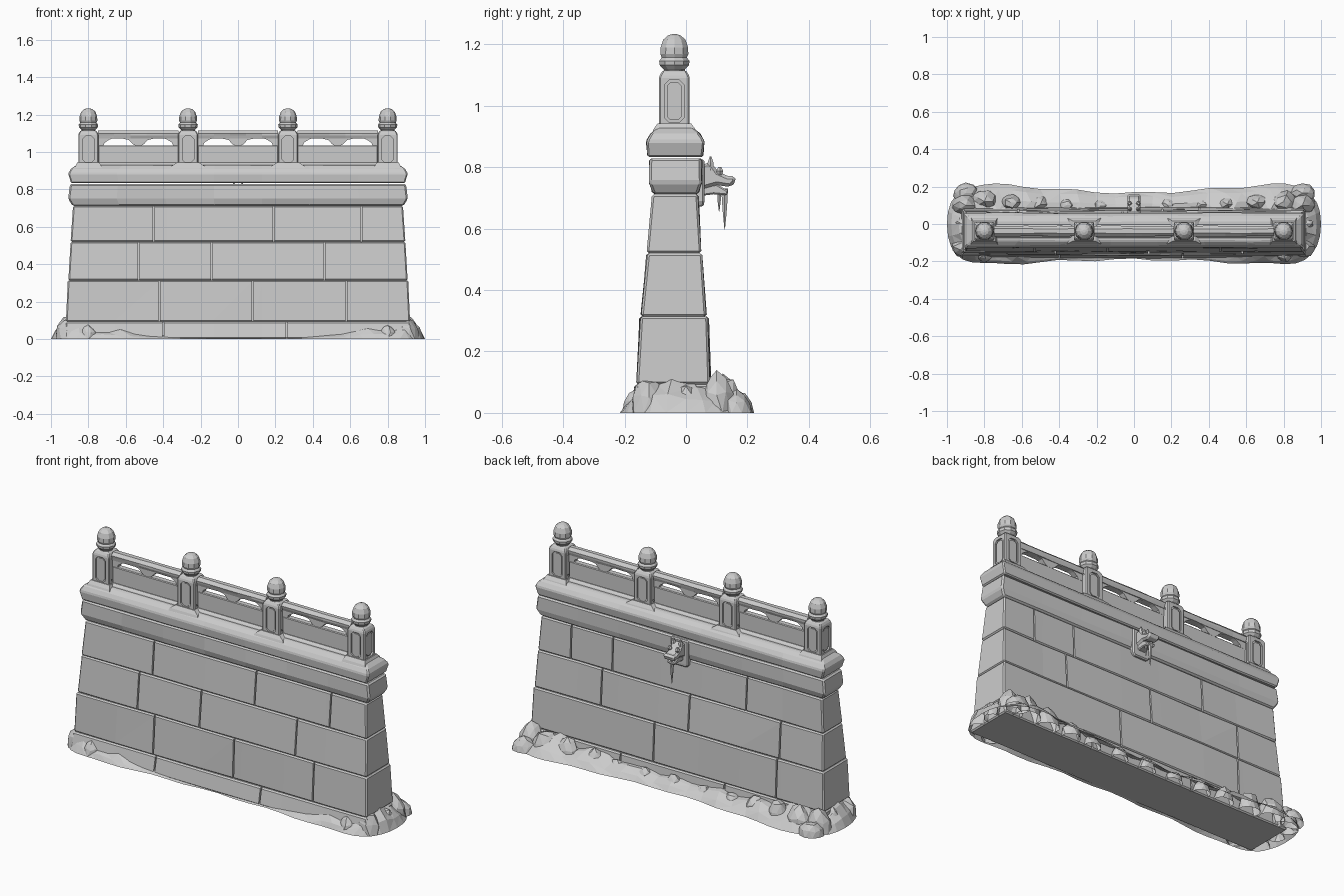
import bpy, bmesh, math, random
from mathutils import Vector

random.seed(4)
if "Cube" in bpy.data.objects:
    bpy.data.objects.remove(bpy.data.objects["Cube"])

stone = bpy.data.materials.new("grey stone")
stone.use_nodes = True
stone.diffuse_color = (0.6, 0.6, 0.6, 1)
stone.node_tree.nodes["Principled BSDF"].inputs["Base Color"].default_value = (0.6, 0.6, 0.6, 1)


def finish(name, bm, bevel=0.0):
    """Turn a bmesh into a stone object, with an optional chamfer."""
    bmesh.ops.recalc_face_normals(bm, faces=bm.faces)
    mesh = bpy.data.meshes.new(name)
    bm.to_mesh(mesh)
    bm.free()
    mesh.materials.append(stone)
    ob = bpy.data.objects.new(name, mesh)
    bpy.context.collection.objects.link(ob)
    if bevel:
        mod = ob.modifiers.new("chamfer", "BEVEL")
        mod.width, mod.segments, mod.limit_method = bevel, 1, "ANGLE"
        apply(ob, mod)
    return ob


def apply(ob, mod):
    bpy.context.view_layer.objects.active = ob
    bpy.ops.object.modifier_apply(modifier=mod.name)


def carve(ob, cutters):
    """Cut the helper objects out of a part, then delete them."""
    for c in cutters:
        c.hide_render = True
        mod = ob.modifiers.new("cut", "BOOLEAN")
        mod.operation, mod.solver, mod.object = "DIFFERENCE", "EXACT", c
        apply(ob, mod)
        bpy.data.objects.remove(c)


def slab(name, rings, cx=0.0, bevel=0.0, seg=1, rough=0.0):
    """Loft rectangles given as (z, half width, y front, y back)."""
    bm = bmesh.new()
    loops = []
    for z, hx, y0, y1 in rings:
        xs = [cx - hx + 2 * hx * i / seg for i in range(seg + 1)]
        pts = [(x, y0) for x in xs] + [(x, y1) for x in reversed(xs)]
        loops.append([bm.verts.new((x, y + random.uniform(-rough, rough), z)) for x, y in pts])
    n = len(loops[0])
    for a, b in zip(loops, loops[1:]):
        for i in range(n):
            bm.faces.new((a[i], a[(i + 1) % n], b[(i + 1) % n], b[i]))
    bm.faces.new(loops[0])
    bm.faces.new(loops[-1])
    return finish(name, bm, bevel)


def prism(name, pts, d0, d1, axis="Y", bevel=0.0):
    """Extrude a flat outline (u, z) along x or y."""
    bm = bmesh.new()
    a, b = [[bm.verts.new((u, d, z) if axis == "Y" else (d, u, z)) for u, z in pts] for d in (d0, d1)]
    n = len(pts)
    for i in range(n):
        bm.faces.new((a[i], a[(i + 1) % n], b[(i + 1) % n], b[i]))
    bm.faces.new(a)
    bm.faces.new(b)
    return finish(name, bm, bevel)


def lathe(name, profile, x, y, sides=10):
    bm = bmesh.new()
    rings = [[bm.verts.new((x + r * math.cos(math.tau * i / sides), y + r * math.sin(math.tau * i / sides), z))
              for i in range(sides)] for r, z in profile]
    for a, b in zip(rings, rings[1:]):
        for i in range(sides):
            j = (i + 1) % sides
            bm.faces.new((a[i], a[j], b[j], b[i]))
    bm.faces.new(rings[0])
    bm.faces.new(rings[-1])
    return finish(name, bm)


# Wall courses: bottom ring, top ring, front joints, back joints
courses = [
    ((0, .925, -.182, .095), (.093, .92, -.165, .085), (-.4, .26), (-.3, .35)),
    ((.093, .92, -.16, .08), (.314, .91, -.15, .072), (-.42, .08, .58), (-.62, .15)),
    ((.314, .907, -.148, .066), (.52, .895, -.128, .05), (-.53, -.14, .46), (-.63, -.06, .49)),
    ((.52, .895, -.126, .048), (.712, .882, -.108, .04), (-.45, .19, .66), (-.41, .43, .69)),
]
for k, (lo, hi, front, back) in enumerate(courses):
    course = slab(f"wall_course_{k + 1}", (lo, hi), bevel=.007, seg=7, rough=.003)
    cuts = []
    for side, joints in ((2, front), (3, back)):
        s = -1 if side == 2 else 1
        for x in joints:
            rings = []
            for r in (lo, hi):
                ys = sorted((r[side] + s * .05, r[side] - s * .012))
                rings.append((r[0] + (.01 if r is hi else -.01), .004, ys[0], ys[1]))
            cuts.append(slab("joint_cutter", rings, cx=x))
    carve(course, cuts)

# Ledge and sloping cap
slab("ledge", [(.712, .885, -.108, .04), (.75, .908, -.12, .052), (.829, .898, -.118, .052)],
     bevel=.008, seg=7, rough=.003)
slab("cap", [(.833, .892, -.124, .054), (.885, .908, -.13, .06), (.91, .893, -.113, .044),
             (.93, .865, -.092, .018)], bevel=.006, seg=7, rough=.003)

# Posts with sunken panels and carved finials
MID = -.038


def panel_outline(w, z0, z1):
    c = w * .5
    return [(-w, z0 + c), (-w + c, z0), (w - c, z0), (w, z0 + c),
            (w, z1 - c), (w - c, z1), (-w + c, z1), (-w, z1 - c)]


def on_four_sides(name, w, z0, z1, inner, outer):
    obs = []
    for axis, half in (("Y", .05), ("X", .054)):
        for s in (-1, 1):
            ob = prism(name, panel_outline(w, z0, z1), s * (half - inner), s * (half + outer), axis)
            obs.append(ob)
    return obs


post = slab("post", [(.91, .054, -.05, .05), (1.095, .054, -.05, .05), (1.115, .042, -.038, .038)], bevel=.005)
carve(post, on_four_sides("panel_cutter", .031, .945, 1.085, .009, .02))
panels = on_four_sides("post_panel", .024, .953, 1.077, .015, -.004)
post_xs = [-.8, -.267, .267, .8]
finial = [(.036, 1.105), (.036, 1.118), (.05, 1.132), (.052, 1.146), (.043, 1.157), (.048, 1.168),
          (.047, 1.19), (.038, 1.215), (.022, 1.229), (.008, 1.233)]
for i, x in enumerate(post_xs):
    for part in [post] + panels:
        copy = part if i == 0 else bpy.data.objects.new(part.name, part.data)
        if i:
            bpy.context.collection.objects.link(copy)
        copy.location = (x, MID, 0)
    lathe("finial", finial, x, MID)
    foot = .095 if abs(x) < .5 else .075
    slab("post_foot", [(.905, foot, -.113, .038), (.925, foot * .92, -.105, .03), (.943, .06, -.092, .016)], cx=x)

# Balustrade bays between posts
cup = [(-.12, 1.08), (-.05, 1.064), (-.03, 1.042), (-.015, 1.034), (.015, 1.034), (.03, 1.042),
       (.05, 1.064), (.12, 1.08)]
corner = [(.215, 1.03), (.188, 1.03), (.18, 1.05), (.155, 1.066), (.12, 1.08), (.215, 1.08)]
for cx in (-.533, 0, .533):
    slab("bay_panel", [(.91, .215, -.056, -.02), (1.036, .215, -.056, -.02)], cx=cx, bevel=.004)
    slab("bay_curb", [(.915, .215, -.08, .004), (.935, .215, -.072, -.004), (.945, .215, -.06, -.016)], cx=cx)
    slab("hand_rail", [(1.072, .215, -.058, -.018), (1.088, .215, -.064, -.012), (1.1, .215, -.066, -.01),
                       (1.116, .215, -.05, -.026)], cx=cx, seg=5, rough=.002)
    prism("rail_cup", [(cx + u, z) for u, z in cup], -.054, -.022)
    for s in (-1, 1):
        prism("rail_bracket", [(cx + s * u, z) for u, z in corner], -.054, -.022)

# Beast-head water spout on the back
slab("spout_plate", [(.672, .045, .02, .058), (.69, .055, .02, .06), (.825, .055, .02, .06)], bevel=.006)
skull = [(.04, .79), (.06, .815), (.085, .812), (.105, .785), (.135, .772), (.16, .772),
         (.163, .752), (.145, .735), (.1, .742), (.04, .725)]
jaw = [(.04, .74), (.1, .745), (.14, .722), (.132, .708), (.09, .712), (.04, .705)]
prism("spout_head", skull, -.034, .034, "X", bevel=.011)
prism("spout_jaw", jaw, -.024, .024, "X", bevel=.005)
for s in (-1, 1):
    lathe("spout_ear", [(.013, .79), (.011, .815), (.003, .835)], s * .022, .08, 6)
    lathe("spout_brow", [(.008, .775), (.013, .787), (.006, .8)], s * .024, .11, 6)
lathe("hanging_icicle", [(.012, .73), (.011, .7), (.007, .65), (.001, .597)], 0, .126, 6)
lathe("small_icicle", [(.008, .73), (.006, .69), (.001, .655)], .012, .108, 6)

# Earth bank around the foot, open underneath
bm = bmesh.new()
N = 30
rim = [(-math.cos(math.pi * i / N), -1) for i in range(N)] + [(math.cos(math.pi * i / N), 1) for i in range(N)]
rows = []
for f, lift in ((0, 0), (.22, .45), (.6, .85), (1, 1.05)):
    row = []
    for x, s in rim:
        end = abs(x)
        spread = .19 + .055 * end ** 2 if s < 0 else .165 + .08 * end ** 1.5
        wave = .007 * math.sin(17 * x + s)
        rounding = max(0, 1 - end ** 10) ** .45
        outer = Vector((x, s * (spread + wave) * rounding, 0))
        inner = Vector((x * .895, (-.15 if s < 0 else .068) * rounding, 0))
        height = .006 + .1 * end ** 2.4 if s < 0 else .05 + .055 * end ** 2
        height *= 1 + .2 * math.sin(23 * x + 2 * s)
        p = outer.lerp(inner, f)
        p.z = height * lift * (random.uniform(.85, 1.12) if f else 1)
        row.append(bm.verts.new(p))
    rows.append(row)
for a, b in zip(rows, rows[1:]):
    for i in range(len(rim)):
        j = (i + 1) % len(rim)
        bm.faces.new((a[i], a[j], b[j], b[i]))
bmesh.ops.triangulate(bm, faces=bm.faces)
finish("earth_bank", bm)


# Boulders heaped at the ends and along the back
def boulder(x, y, r, h):
    bm = bmesh.new()
    bmesh.ops.create_icosphere(bm, subdivisions=2, radius=1)
    for v in bm.verts:
        k = random.uniform(.88, 1.08)
        v.co = Vector((x + v.co.x * r * 1.25 * k, y + v.co.y * r * k, max(0, v.co.z * h * k)))
    bmesh.ops.delete(bm, geom=[f for f in bm.faces if max(v.co.z for v in f.verts) <= 0], context="FACES")
    finish("boulder", bm)


for s in (-1, 1):
    for x, y, r, h in ((.9, .1, .06, .13), (.8, .12, .065, .12), (.9, .165, .055, .075), (.66, .115, .05, .11),
                       (.9, -.12, .06, .12), (.92, 0, .045, .1), (.8, -.165, .04, .075), (.5, .105, .045, .09)):
        boulder(s * x, y, r, h)
for i in range(5):
    boulder(-.36 + .18 * i, .1 + random.uniform(-.01, .01), .04, random.uniform(.055, .075))
